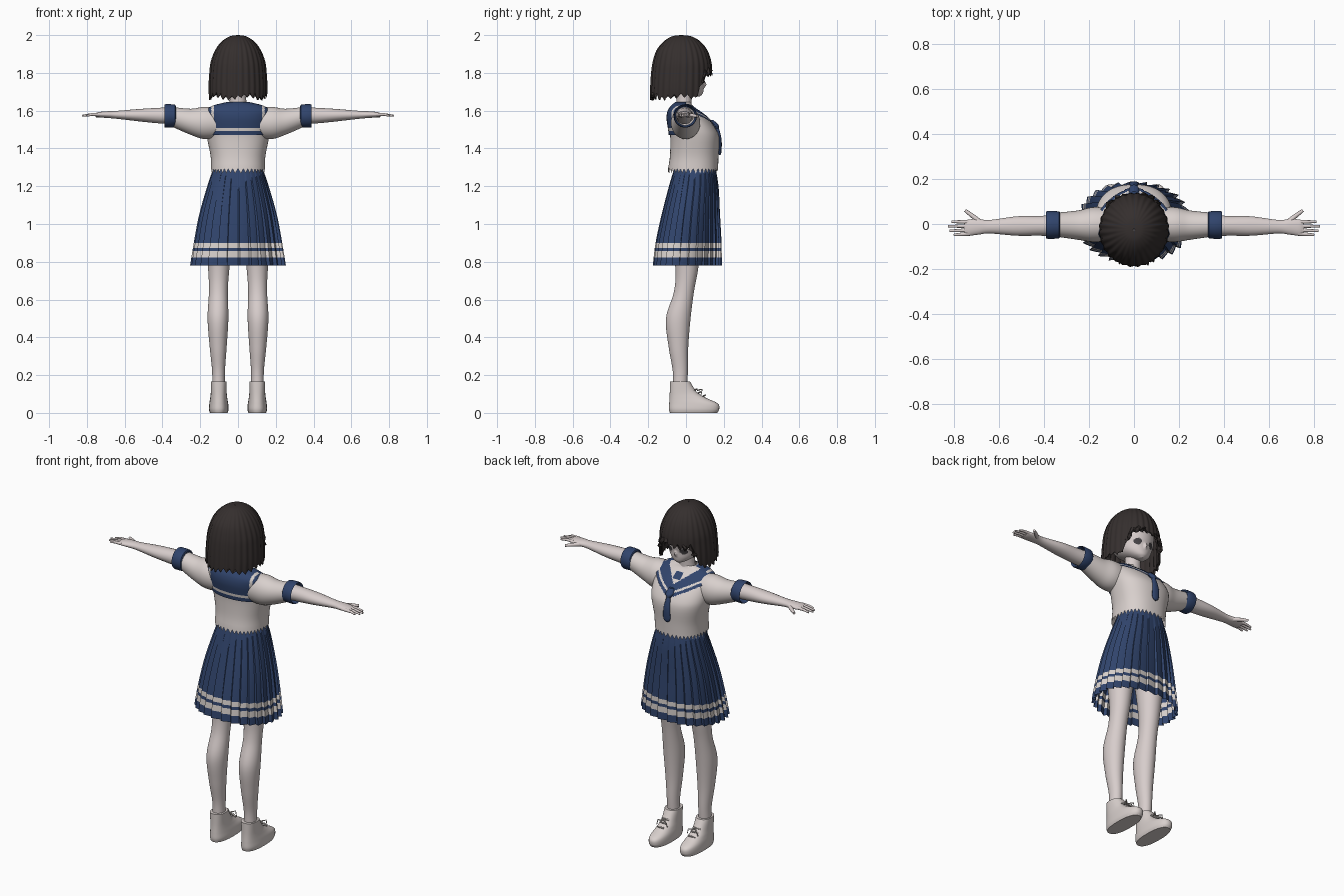
import bpy
from math import sin, cos, pi, floor

if "Cube" in bpy.data.objects:
    bpy.data.objects.remove(bpy.data.objects["Cube"], do_unlink=True)


def paint(name, r, g, b):
    m = bpy.data.materials.new(name)
    m.use_nodes = True
    m.diffuse_color = (r, g, b, 1)
    m.node_tree.nodes["Principled BSDF"].inputs["Base Color"].default_value = (r, g, b, 1)
    return m


SKIN = paint("skin", .68, .61, .6)
SHIRT = paint("shirt white", .69, .63, .61)
NAVY = paint("navy cloth", .03, .058, .15)
STRIPE = paint("stripe white", .68, .63, .6)
HAIR = paint("dark hair", .035, .028, .027)
EYE = paint("eye grey", .06, .055, .06)


def sample(rings, t):
    """Smooth curve through the rings, t runs over the ring index."""
    last = len(rings) - 1
    i = min(int(t), last - 1)
    f = t - i
    quad = zip(rings[max(i - 1, 0)], rings[i], rings[i + 1], rings[min(i + 2, last)])
    return [b + f / 2 * (c - a + f * (2 * a - 5 * b + 4 * c - d + f * (3 * (b - c) + d - a)))
            for a, b, c, d in quad]


def power_of(v, p):
    return abs(v) ** (2 / p) * (1 if v > 0 else -1)


def finish(obj, mirror, thick=0):
    if thick:
        mod = obj.modifiers.new("thickness", 'SOLIDIFY')
        mod.thickness = thick
    if mirror:
        obj.modifiers.new("other side", 'MIRROR')


def loft(name, rings, mats, axis='Z', n=32, steps=6, power=2, grow=0, tweak=None,
         pick=None, keep=None, caps=True, mirror=False, thick=0):
    """Rings are (position, centre, half width, lowest y, highest y) along z or x."""
    verts, faces = [], []
    rows = (len(rings) - 1) * steps
    for j in range(rows + 1):
        p, c, h, lo, hi = sample(rings, j / steps)
        mid, half = (lo + hi) / 2, (hi - lo) / 2 + grow
        for i in range(n):
            a = 2 * pi * i / n
            u = c + (h + grow) * power_of(sin(a), power)
            y = mid + half * power_of(cos(a), power)
            co = (u, y, p) if axis == 'Z' else (p, y, u)
            d = a if a < pi else a - 2 * pi
            verts.append(tweak(co, d, j / rows, i, mid) if tweak else co)
    for j in range(rows):
        for i in range(n):
            k = (i + 1) % n
            face = (j * n + i, (j + 1) * n + i, (j + 1) * n + k, j * n + k)
            centre = [sum(verts[v][q] for v in face) / 4 for q in range(3)]
            if not keep or keep(*centre):
                faces.append(face)
    if caps:
        faces += [tuple(range(n)), tuple(range(rows * n + n - 1, rows * n - 1, -1))]
    mesh = bpy.data.meshes.new(name)
    mesh.from_pydata(verts, [], faces)
    for m in mats:
        mesh.materials.append(m)
    if pick:
        for poly in mesh.polygons:
            poly.material_index = pick(*poly.center)
    obj = bpy.data.objects.new(name, mesh)
    bpy.context.collection.objects.link(obj)
    # weld collapsed rows, drop loose points and make normals agree
    bpy.ops.object.select_all(action='DESELECT')
    obj.select_set(True)
    bpy.context.view_layer.objects.active = obj
    bpy.ops.object.mode_set(mode='EDIT')
    bpy.ops.mesh.select_all(action='SELECT')
    bpy.ops.mesh.remove_doubles(threshold=.0005)
    bpy.ops.mesh.delete_loose()
    bpy.ops.mesh.select_all(action='SELECT')
    bpy.ops.mesh.normals_make_consistent(inside=False)
    bpy.ops.object.mode_set(mode='OBJECT')
    bpy.ops.object.shade_smooth_by_angle(angle=.7)
    finish(obj, mirror, thick)
    return obj


def rods(name, paths, radius, mat, mirror=True):
    """Round bars along point lists, tapering a little to the tip."""
    curve = bpy.data.curves.new(name, 'CURVE')
    curve.dimensions, curve.bevel_depth = '3D', radius
    curve.bevel_resolution, curve.use_fill_caps = 3, True
    for path in paths:
        s = curve.splines.new('POLY')
        s.points.add(len(path) - 1)
        for i, co in enumerate(path):
            s.points[i].co = (*co, 1)
            s.points[i].radius = 1 - .45 * i / (len(path) - 1)
    curve.materials.append(mat)
    obj = bpy.data.objects.new(name, curve)
    bpy.context.collection.objects.link(obj)
    finish(obj, mirror)


# Legs and ankle boots
loft("legs", [(.12, .103, .034, -.07, .005), (.22, .103, .034, -.07, .01),
              (.35, .105, .045, -.092, .012), (.5, .106, .055, -.106, .024),
              (.64, .104, .05, -.064, .042), (.76, .102, .056, -.056, .064),
              (.95, .1, .075, -.075, .09)], [SKIN], mirror=True)
loft("boots", [(0, .102, .047, -.085, .165), (.02, .102, .052, -.09, .176),
               (.05, .102, .05, -.089, .168), (.08, .102, .045, -.087, .105),
               (.11, .102, .042, -.086, .058), (.165, .102, .042, -.086, .022)],
     [SHIRT], power=2.4, mirror=True)
rods("boot_laces", [[(.08, y, z), (.103, y + .012, z + .006), (.126, y, z)]
                    for y, z in ((.09, .088), (.065, .105), (.045, .12))], .005, STRIPE)
rods("lace_bows", [[(.1, .06, .12), (.1 + s * .025, .085, .125), (.1 + s * .035, .08, .095)]
                   for s in (-1, 1)], .004, STRIPE)


# Pleated skirt with two hem stripes
def pleat(co, a, t, i, mid):
    saw = (i % 8) / 7 - .5
    k = 1 + saw * .09 * (1 - t) ** .7
    return co[0] * k, mid + (co[1] - mid) * k, co[2]


loft("skirt", [(.78, 0, .243, -.168, .182), (.9, 0, .226, -.155, .182),
               (1.05, 0, .2, -.125, .176), (1.2, 0, .16, -.088, .17),
               (1.3, 0, .128, -.06, .155)], [NAVY, STRIPE], n=224, steps=16, power=2.2,
     tweak=pleat, caps=False,
     pick=lambda x, y, z: int(.822 < z < .854 or .872 < z < .9))

# Blouse with a ragged lower edge
TORSO = [(1.292, 0, .143, -.095, .17), (1.36, 0, .145, -.085, .172),
         (1.45, 0, .163, -.083, .176), (1.5, 0, .17, -.088, .16),
         (1.56, 0, .17, -.096, .115), (1.6, 0, .162, -.09, .066),
         (1.627, 0, .125, -.072, .035), (1.645, 0, .055, -.05, .025)]
loft("blouse", TORSO, [SHIRT], n=80, steps=4, power=2.3, caps=False,
     tweak=lambda co, a, t, i, mid: (co[0], co[1], co[2] - (.024 * (i % 2) if t == 0 else 0)))


# Sailor collar: square flap behind, broad V in front
def on_collar(x, y, z):
    x = abs(x)
    if x > .163:
        return False
    if y < 0:
        return z > 1.472
    return 1.5 + .5 * x < z < 1.565 + .75 * x or (x < .022 and 1.585 < z < 1.615)


def collar_stripe(x, y, z):
    x = abs(x)
    if y < 0:
        return int((1.494 < z < 1.508 and x < .142) or (.128 < x < .142 and z > 1.494))
    return int(1.517 < z - .5 * x < 1.529)


loft("sailor_collar", TORSO, [NAVY, STRIPE], n=240, steps=14, power=2.3, grow=.007,
     keep=on_collar, pick=collar_stripe, caps=False)

# Neckerchief: knot and hanging tail
loft("tie_tail", [(1.365, 0, .006, .174, .182), (1.385, 0, .022, .17, .188),
                  (1.45, 0, .02, .17, .188), (1.515, 0, .01, .145, .172)], [NAVY], n=16)
loft("tie_knot", [(1.505, 0, .012, .145, .175), (1.525, 0, .024, .125, .172),
                  (1.55, 0, .014, .11, .145)], [NAVY], n=16)

# Sleeves, cuffs, arms and hands
loft("sleeves", [(.1, 1.535, .08, -.075, .07), (.18, 1.535, .085, -.08, .075),
                 (.25, 1.541, .069, -.07, .06), (.345, 1.566, .053, -.056, .05)],
     [SHIRT], axis='X', mirror=True)
loft("sleeve_cuffs", [(.332, 1.567, .05, -.055, .05), (.333, 1.572, .06, -.064, .056),
                      (.384, 1.572, .062, -.066, .058), (.386, 1.572, .056, -.06, .052),
                      (.35, 1.572, .05, -.054, .046)],
     [NAVY], axis='X', steps=2, caps=False, mirror=True)
loft("arms", [(.33, 1.573, .045, -.055, .04), (.42, 1.574, .041, -.052, .036),
              (.52, 1.576, .033, -.052, .034), (.64, 1.578, .021, -.042, .018),
              (.69, 1.579, .018, -.047, .022), (.735, 1.579, .014, -.052, .02),
              (.755, 1.578, .008, -.046, .012)], [SKIN], axis='X', mirror=True)
rods("fingers", [[(.73, y, 1.58), (.775, y * 1.08, 1.58), (tip, y * 1.12, 1.573)]
                 for y, tip in ((.009, .81), (-.009, .825), (-.027, .82), (-.043, .8))],
     .0095, SKIN)
rods("thumbs", [[(.675, 0, 1.577), (.715, .034, 1.575), (.75, .06, 1.571)]], .013, SKIN)

# Neck and head with painted eyes
loft("neck", [(1.6, 0, .055, -.06, .03), (1.65, 0, .044, -.05, .03),
              (1.74, 0, .044, -.055, .035)], [SKIN])


def eyes(x, y, z):
    return int(y > 0 and ((abs(x) - .044) / .02) ** 2 + ((z - 1.757) / .018) ** 2 < 1)


def nose(co, a, t, i, mid):
    bump = max(0, 1 - abs(co[0]) / .014) * max(0, 1 - abs(co[2] - 1.738) / .022)
    return co[0], co[1] + (.014 * bump if co[1] > 0 else 0), co[2]


loft("head", [(1.676, 0, .012, .045, .074), (1.69, 0, .042, .0, .088),
              (1.715, 0, .075, -.07, .094), (1.75, 0, .098, -.115, .096),
              (1.8, 0, .112, -.135, .105), (1.88, 0, .11, -.13, .095),
              (1.96, 0, .05, -.07, .04)], [SKIN, EYE], n=128, steps=10,
     tweak=nose, pick=eyes)


# Bobbed hair: ridged shell with a toothed fringe and long sides
def strands(co, a, t, i, mid):
    d = abs(a)
    slope = min(max((d - .66) / .42, 0), 1)
    wave = a * 28 / (2 * pi)
    tooth = abs(2 * (wave - floor(wave)) - 1)
    edge = 1.79 - .128 * slope + .02 * tooth + .008 * sin(5 * a)
    k = 1 - .035 * tooth * min(1, 3 * t)
    return co[0] * k, mid + (co[1] - mid) * k, max(co[2], edge)


loft("hair", [(2, 0, .004, -.03, -.022), (1.993, 0, .045, -.075, .03),
              (1.965, 0, .088, -.12, .078), (1.92, 0, .122, -.157, .114),
              (1.86, 0, .145, -.177, .135), (1.8, 0, .153, -.186, .14),
              (1.72, 0, .157, -.191, .14), (1.65, 0, .153, -.192, .138)],
     [HAIR], n=168, steps=7, tweak=strands, caps=False, thick=.012)
